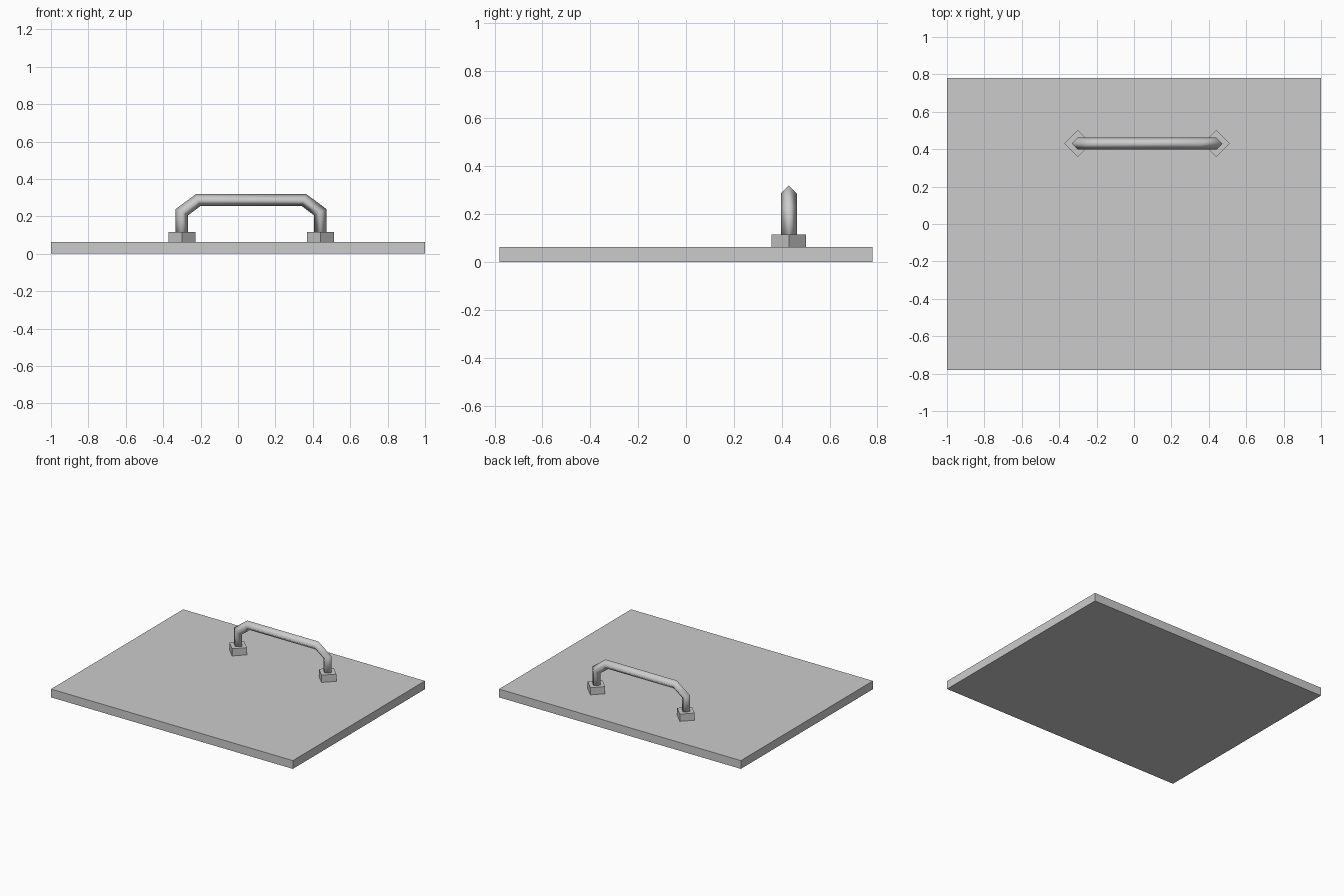
import bpy, bmesh, math
from mathutils import Vector

if "Cube" in bpy.data.objects:
    bpy.data.objects.remove(bpy.data.objects["Cube"])

HX, HY = 0.07, 0.43      # handle centre
TOP = 0.062              # plate top


def finish(name, bm, smooth=False):
    bmesh.ops.recalc_face_normals(bm, faces=bm.faces)
    me = bpy.data.meshes.new(name)
    bm.to_mesh(me)
    bm.free()
    for p in me.polygons:
        p.use_smooth = smooth
    ob = bpy.data.objects.new(name, me)
    bpy.context.collection.objects.link(ob)
    return ob


# Flat plate
bm = bmesh.new()
bmesh.ops.create_cube(bm, size=1)
bmesh.ops.scale(bm, vec=(2, 1.56, TOP), verts=bm.verts)
bmesh.ops.translate(bm, vec=(0, 0, TOP / 2), verts=bm.verts)
finish("plate", bm)

# Diamond feet under the handle
for side, name in ((-1, "left_handle_foot"), (1, "right_handle_foot")):
    bm = bmesh.new()
    bmesh.ops.create_cube(bm, size=1)
    bmesh.ops.scale(bm, vec=(0.102, 0.102, 0.055), verts=bm.verts)
    ob = finish(name, bm)
    ob.rotation_euler.z = math.pi / 4
    ob.location = (HX + side * 0.37, HY, TOP + 0.0265)

# Handle: four-sided bar swept along a mitred path in the XZ plane
half = [(-0.37, 0.08), (-0.37, 0.222), (-0.283, 0.287)]
path = [Vector(p) for p in half + [(-x, z) for x, z in reversed(half)]]
R = 0.033
bm = bmesh.new()
rings = []
for i, p in enumerate(path):
    a = (p - path[i - 1]).normalized() if i else Vector((0, 1))
    b = (path[i + 1] - p).normalized() if i < len(path) - 1 else a
    t = (a + b).normalized()
    n = Vector((-t.y, t.x)) * (R / t.dot(a))
    rings.append([bm.verts.new((HX + p.x + n.x * u, HY + R * v, p.y + n.y * u))
                  for u, v in ((1, 0), (0, 1), (-1, 0), (0, -1))])
for r, s in zip(rings, rings[1:]):
    for k in range(4):
        bm.faces.new((r[k], r[(k + 1) % 4], s[(k + 1) % 4], s[k]))
bm.faces.new(rings[0])
bm.faces.new(rings[-1])
finish("handle", bm, smooth=True)
